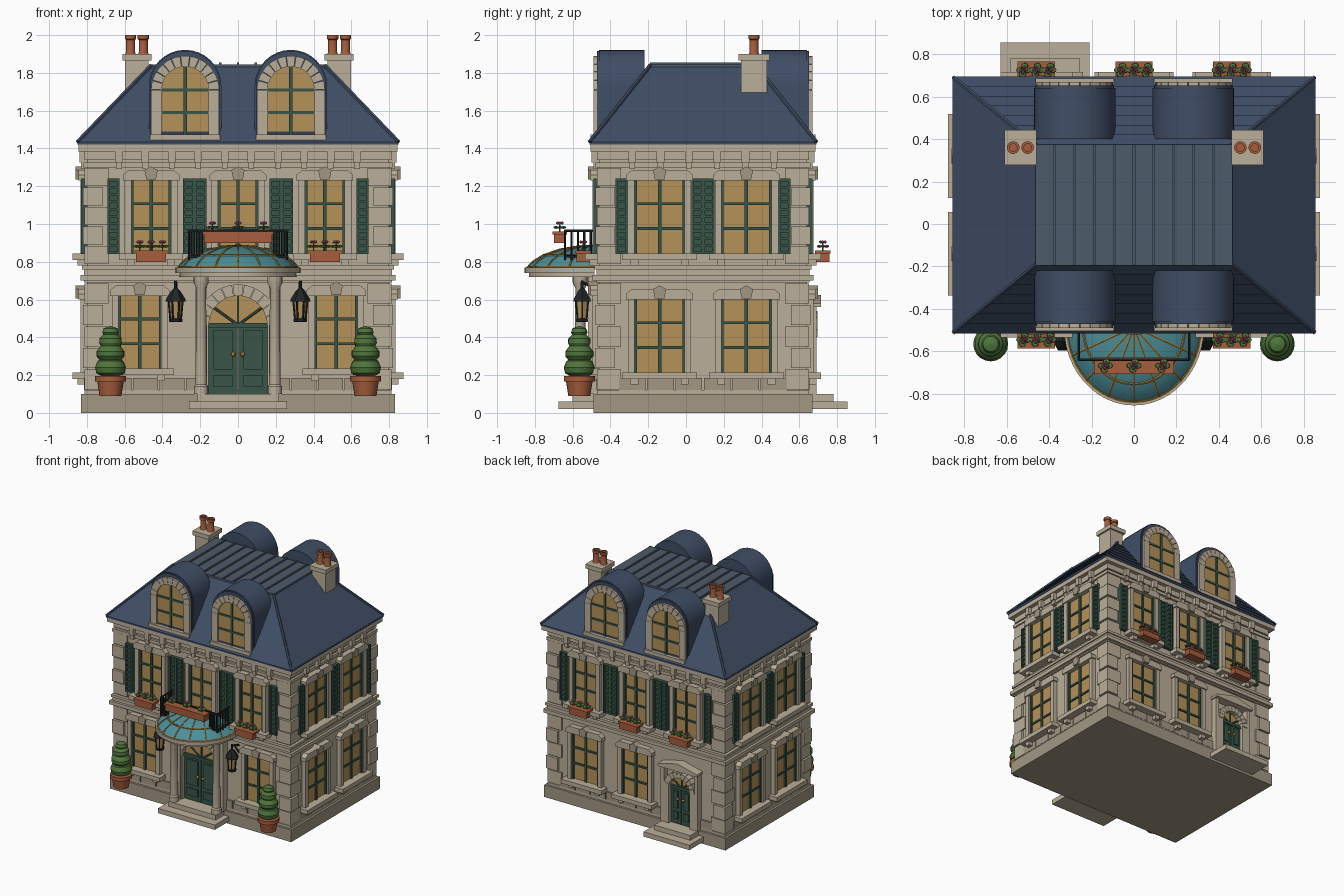
import bpy, bmesh, math
from math import pi, sin, cos
from mathutils import Matrix, Vector

if "Cube" in bpy.data.objects:
    bpy.data.objects.remove(bpy.data.objects["Cube"])

COL = dict(stone=(.50, .43, .32), stone_dark=(.36, .31, .23), slate=(.05, .075, .13), deck=(.075, .105, .145),
           glass=(.46, .29, .10), green=(.04, .09, .065), clay=(.38, .11, .045), teal=(.07, .28, .33),
           gold=(.40, .22, .04), leaf=(.08, .18, .045), iron=(.015, .018, .02), pink=(.5, .12, .2))
I = Matrix.Identity(4)
CY, HX, HY = .09, .80, .55          # house centre y and wall half sizes
parts = {}


def T(x, y, z=0):
    return Matrix.Translation((x, y, z))


def get(name, mat):
    return parts.setdefault(name, (bmesh.new(), mat))[0]


def box(name, mat, x0, x1, y0, y1, z0, z1, M=I):
    m = M @ T((x0+x1)/2, (y0+y1)/2, (z0+z1)/2) @ Matrix.Diagonal((x1-x0, y1-y0, z1-z0, 1))
    bmesh.ops.create_cube(get(name, mat), size=1, matrix=m)


def loft(name, mat, rings, M=I, closed=True):
    bm = get(name, mat)
    vs = [[bm.verts.new(M @ Vector(p)) for p in r] for r in rings]
    n = len(vs[0])
    for a, b in zip(vs, vs[1:]):
        for i in range(n if closed else n-1):
            bm.faces.new((a[i], a[(i+1) % n], b[(i+1) % n], b[i]))
    bm.faces.new(vs[0])
    bm.faces.new(vs[-1])


def prism(name, mat, pts, y0, y1, M=I):
    loft(name, mat, [[(x, y, z) for x, z in pts] for y in (y0, y1)], M)


def lathe(name, mat, prof, M=I, seg=16, a0=0, a1=2*pi):
    full = a1-a0 > 6.28
    ang = [a0+(a1-a0)*i/seg for i in range(seg if full else seg+1)]
    loft(name, mat, [[(r*cos(a), r*sin(a), z) for a in ang] for r, z in prof], M, full)


def frustum(name, mat, cx, cy, a, b, z0, c, d, z1):
    loft(name, mat, [[(cx+sx*p, cy+sy*q, z) for sx, sy in ((-1, -1), (1, -1), (1, 1), (-1, 1))]
                     for p, q, z in ((a, b, z0), (c, d, z1))])


def rod(name, mat, p, q, r, M=I, seg=6):
    p, q = M @ Vector(p), M @ Vector(q)
    m = T(*((p+q)/2)) @ (q-p).to_track_quat('Z', 'Y').to_matrix().to_4x4()
    bmesh.ops.create_cone(get(name, mat), cap_ends=True, segments=seg, radius1=r, radius2=r, depth=(q-p).length, matrix=m)


def arch(u, hw, z0, zs, n=16):
    return [(u-hw, z0), (u+hw, z0)] + [(u+hw*cos(pi*i/n), zs+hw*sin(pi*i/n)) for i in range(n+1)]


def voussoirs(name, mat, u, r0, r1, zs, y0, y1, M, n=11):
    for i in range(n):
        a, b = pi*(i+.03)/n, pi*(i+.97)/n
        prism(name, mat, [(u+r*cos(t), zs+r*sin(t)) for r, t in ((r0, a), (r1, a), (r1, (a+b)/2), (r1, b), (r0, b))], y0, y1, M)


# wall frames: local x along the wall, -y outwards
FRONT, BACK = T(0, CY-HY), T(0, CY+HY) @ Matrix.Rotation(pi, 4, 'Z')
RIGHT, LEFT = T(HX, CY) @ Matrix.Rotation(pi/2, 4, 'Z'), T(-HX, CY) @ Matrix.Rotation(-pi/2, 4, 'Z')


def window(M, u, z0, z1, w):
    h, f = w/2, .035
    box('window_glass', 'glass', u-h, u+h, -.008, 0, z0, z1, M)
    for s in (-1, 1):
        box('window_frames', 'stone', u+s*(h+f/2)-f/2, u+s*(h+f/2)+f/2, -.035, 0, z0-.02, z1+.02, M)
        box('window_bars', 'green', u+s*(h-.006)-.006, u+s*(h-.006)+.006, -.022, 0, z0, z1, M)
        box('sill_brackets', 'stone', u+s*h-.02, u+s*h+.02, -.05, 0, z0-.065, z0-.03, M)
    box('window_bars', 'green', u-.009, u+.009, -.02, 0, z0, z1, M)
    for k in (.34, .68):
        zz = z0+(z1-z0)*k
        box('window_bars', 'green', u-h, u+h, -.018, 0, zz-.007, zz+.007, M)
    o = h+f+.01
    prism('window_lintels', 'stone', [(u-o, z1), (u+o, z1), (u+o, z1+.03), (u+o-.03, z1+.055), (u-o+.03, z1+.055), (u-o, z1+.03)], -.045, 0, M)
    prism('keystones', 'stone_dark', [(u-.025, z1+.005), (u+.025, z1+.005), (u+.035, z1+.055), (u, z1+.075), (u-.035, z1+.055)], -.06, 0, M)
    box('window_sills', 'stone', u-o-.02, u+o+.02, -.075, 0, z0-.035, z0, M)


def shutters(M, u, z0, z1):
    for c in (u-.2, u+.2):
        box('shutters', 'green', c-.031, c+.031, -.015, 0, z0, z1, M)
        for s in (-1, 1):
            box('shutters', 'green', c+s*.026-.006, c+s*.026+.006, -.03, 0, z0, z1, M)
        for i in range(11):
            zz = z0+(z1-z0-.014)*i/10
            box('shutters', 'green', c-.025, c+.025, -.025, 0, zz, zz+.014, M)


def planter(M, u, hw, d0, d1, z0):
    box('flower_boxes', 'clay', u-hw, u+hw, -d1, -d0, z0, z0+.05, M)
    box('flower_boxes', 'clay', u-hw-.008, u+hw+.008, -d1-.006, -d0+.006, z0+.045, z0+.06, M)
    y = -(d0+d1)/2
    for k in (-1, 0, 1):
        x, z = u+k*hw*.75, z0+.06
        rod('flower_stems', 'leaf', (x, y, z-.01), (x, y, z+.045), .004, M)
        for s, e in ((-1, 0), (1, 0), (.3, 1), (-.3, -1)):
            m = M @ T(x+s*.018, y+e*.02, z+.022) @ Matrix.Diagonal((.019, .015, .008, 1))
            bmesh.ops.create_icosphere(get('flower_leaves', 'leaf'), subdivisions=1, radius=1, matrix=m)
            m = M @ T(x+s*.011, y+e*.012, z+.045)
            bmesh.ops.create_icosphere(get('blossoms', 'pink'), subdivisions=1, radius=.009, matrix=m)


def door(M, u, hw, zs, rw):
    prism('door_fanlights', 'glass', arch(u, hw, zs, zs), -.012, 0, M)
    for s in (-1, 1):
        x0, x1 = sorted((u+s*.003, u+s*hw))
        box('door_leaves', 'green', x0, x1, -.02, 0, .1, zs, M)
        for a, b in ((.14, .2), (.23, zs-.03)):
            box('door_panels', 'green', x0+.025, x1-.025, -.03, 0, a, b, M)
        m = M @ T(u+s*.025, -.035, .31)
        bmesh.ops.create_uvsphere(get('door_knobs', 'gold'), u_segments=10, v_segments=6, radius=.012, matrix=m)
        box('door_jambs', 'stone', u+s*(hw+rw/2)-rw/2, u+s*(hw+rw/2)+rw/2, -.05, 0, .1, zs, M)
    for t in (.2, .5, .8):
        rod('fanlight_bars', 'green', (u, -.016, zs), (u+hw*cos(pi*t), -.016, zs+hw*sin(pi*t)), .007, M)
    box('fanlight_bars', 'green', u-hw, u+hw, -.03, 0, zs-.012, zs+.012, M)
    voussoirs('door_arches', 'stone', u, hw, hw+rw, zs, -.055, 0, M)


# main masses, bands and cornice
def slab(name, d, z0, z1, mat='stone'):
    box(name, mat, -HX-d, HX+d, CY-HY-d, CY+HY+d, z0, z1)


slab('plinth', .03, 0, .1, 'stone_dark')
slab('walls', 0, .1, 1.39)
slab('base_course', .012, .1, .12)
slab('string_course', .015, .69, .76)
slab('string_ledge', .035, .70, .73)
slab('upper_ledge', .025, .76, .78)
slab('architrave', .018, 1.30, 1.325)
slab('frieze', .012, 1.34, 1.385)
slab('cornice', .045, 1.385, 1.42)
for sx in (-1, 1):
    for y, sy in ((CY-HY, -1), (CY+HY, 1)):
        for z0, n, h in ((.12, 5, .114), (.785, 5, .103)):
            for i in range(n):
                w, o = ((.085, .02) if i % 2 else (.115, .012))
                xs, ys = sorted((sx*(HX+o), sx*(HX-w))), sorted((y+sy*o, y-sy*w))
                box('quoins', 'stone_dark' if i % 2 else 'stone', *xs, *ys, z0+i*h+.004, z0+(i+1)*h-.004)

# walls: base blocks, corbels, windows, shutters
for M, half, du in ((FRONT, HX, 0), (BACK, HX, .42), (LEFT, HY, None), (RIGHT, HY, None)):
    n = round((half-.1)*2/.14)
    for i in range(n):
        c, p = -half+.1+(i+.5)*(half-.1)*2/n, (half-.1)*2/n
        if du is None or abs(c-du) > .2:
            box('base_blocks', 'stone_dark', c-p/2+.004, c+p/2-.004, -.014, 0, .12, .185, M)
        box('corbels', 'stone', c-.02, c+.02, -.04, 0, 1.325, 1.385, M)
        box('corbels', 'stone', c-.015, c+.015, -.03, 0, 1.29, 1.325, M)
for M in (FRONT, BACK):
    for u in (-.46, 0, .46):
        window(M, u, .845, 1.23, .21)
        shutters(M, u, .84, 1.24)
        if M is BACK or u:
            planter(M, u, .08, .05, .12, .80)
for M in (LEFT, RIGHT):
    for u in (-.23, .23):
        window(M, u, .845, 1.23, .265)
        window(M, u, .215, .60, .265)
        shutters(M, u, .84, 1.24)
for u in (-.52, .52):
    window(FRONT, u, .235, .62, .225)
for u in (-.46, 0):
    window(BACK, u, .215, .60, .24)

# doors and steps
door(FRONT, 0, .155, .465, .06)
door(BACK, .42, .095, .40, .045)
for s in (-1, 1):
    box('back_door_pilasters', 'stone', .42+s*.155-.015, .42+s*.155+.015, -.05, 0, .1, .56, BACK)
prism('back_door_hood', 'stone', [(.24, .56), (.60, .56), (.60, .58), (.42, .625), (.24, .58)], -.075, 0, BACK)
for M, u, w in ((FRONT, 0, .26), (BACK, .42, .21)):
    box('lower_step', 'stone', u-w, u+w, -.215, -.03, .02, .06, M)
    box('upper_step', 'stone', u-w+.045, u+w-.045, -.14, -.03, .06, .1, M)

# portico columns, glass canopy
for s in (-1, 1):
    x = s*.195
    box('portal_pilasters', 'stone', x-.03, x+.03, -.06, 0, .1, .72, FRONT)
    lathe('columns', 'stone', [(.038, .1), (.038, .14), (.03, .15), (.026, .66), (.04, .69), (.04, .725)], T(x, -.56))
C = T(0, -.485) @ Matrix.Diagonal((1, 1.12, 1, 1))
lathe('canopy_slab', 'stone', [(.001, .72), (.31, .72), (.31, .74), (.33, .74), (.33, .77), (.001, .77)], C, 24, pi, 2*pi)
dome = [(.315, .77), (.29, .80), (.24, .835), (.16, .865), (.08, .88), (.002, .885)]
lathe('canopy_glass', 'teal', dome, C, 24, pi, 2*pi)
for i in range(9):
    a = pi+pi*i/8
    for (r, z), (r2, z2) in zip(dome, dome[1:]):
        rod('canopy_ribs', 'gold', (r*cos(a), r*sin(a), z), (r2*cos(a), r2*sin(a), z2), .006, C)
for r, z in (dome[0], dome[2]):
    for i in range(24):
        a, b = pi+pi*i/24, pi+pi*(i+1)/24
        rod('canopy_hoops', 'gold', (r*cos(a), r*sin(a), z), (r*cos(b), r*sin(b), z), .007, C)

# balcony railing with planter
for z in (.83, .965):
    rod('railing', 'iron', (-.26, -.64, z), (.26, -.64, z), .007)
    for s in (-1, 1):
        rod('railing', 'iron', (s*.26, -.64, z), (s*.26, -.46, z), .007)
for s in (-1, 1):
    for i in range(6):
        rod('railing', 'green', (s*.26, -.64+.034*i, .81), (s*.26, -.64+.034*i, .965), .006)
        rod('railing', 'green', (s*(.26-.014*i), -.64, .82), (s*(.26-.014*i), -.64, .965), .005)
planter(FRONT, 0, .18, .175, .24, .90)

# lanterns and clipped trees
for s in (-1, 1):
    L = T(s*.33, -.55)
    rod('lantern_arms', 'iron', (s*.33, -.46, .66), (s*.33, -.55, .69), .008)
    rod('lantern_arms', 'iron', (s*.33, -.46, .60), (s*.33, -.52, .68), .006)
    lathe('lantern_glass', 'glass', [(.025, .495), (.036, .595)], L, 6)
    lathe('lantern_caps', 'iron', [(.054, .59), (.05, .605), (.025, .645), (.01, .66), (.008, .70)], L, 6)
    lathe('lantern_feet', 'iron', [(.03, .48), (.036, .485), (.036, .497), (.026, .50)], L, 6)
    for i in range(6):
        a = pi*i/3
        rod('lantern_bars', 'iron', (.028*cos(a), .028*sin(a), .49), (.038*cos(a), .038*sin(a), .60), .005, L)
    P = T(s*.675, -.565)
    lathe('tree_pots', 'clay', [(.058, .09), (.07, .165), (.082, .165), (.082, .195), (.06, .195)], P, 20)
    lathe('clipped_trees', 'leaf', [(.04, .19), (.075, .21), (.082, .24), (.068, .275), (.058, .28), (.074, .30), (.074, .325),
          (.052, .355), (.06, .37), (.058, .395), (.038, .415), (.044, .425), (.036, .448), (.002, .46)], P, 20)

# roof: slate courses, hips, leaded deck
frustum('roof_eave', 'slate', 0, CY, .85, .60, 1.42, .85, .60, 1.44)
N = 7
for i in range(N):
    t, t2 = i/N, (i+1)/N
    frustum('slate_courses', 'slate', 0, CY, .855-.39*t, .605-.32*t, 1.435+.4*t, .848-.39*t2, .598-.32*t2, 1.435+.4*t2)
for sx in (-1, 1):
    for sy in (-1, 1):
        rod('hip_rolls', 'slate', (sx*.85, CY+sy*.60, 1.435), (sx*.46, CY+sy*.28, 1.84), .011)
box('roof_deck', 'deck', -.465, .465, CY-.285, CY+.285, 1.83, 1.845)
for i in range(-4, 5):
    box('deck_seams', 'deck', i*.094-.006, i*.094+.006, CY-.28, CY+.28, 1.84, 1.855)

# round-headed dormers
for M in (FRONT, BACK):
    for u in (-.28, .28):
        prism('dormer_hoods', 'slate', arch(u, .192, 1.46, 1.73), -.0, .24, M)
        prism('dormer_rims', 'slate', arch(u, .186, 1.46, 1.73), -.012, .01, M)
        prism('dormer_glass', 'glass', arch(u, .13, 1.49, 1.71), -.018, 0, M)
        for s in (-1, 1):
            box('dormer_jambs', 'stone', u+s*.152-.028, u+s*.152+.028, -.03, .01, 1.46, 1.71, M)
        voussoirs('dormer_arches', 'stone', u, .124, .18, 1.71, -.03, .01, M)
        box('dormer_sills', 'stone', u-.185, u+.185, -.045, .01, 1.44, 1.475, M)
        box('dormer_bars', 'green', u-.009, u+.009, -.026, 0, 1.475, 1.835, M)
        for z in (1.59, 1.71):
            box('dormer_bars', 'green', u-.125, u+.125, -.025, 0, z-.008, z+.008, M)

# chimneys
for s in (-1, 1):
    x, y = s*.535, .36
    box('chimneys', 'stone', x-.062, x+.062, y-.068, y+.068, 1.62, 1.87)
    box('chimney_caps', 'stone', x-.076, x+.076, y-.083, y+.083, 1.865, 1.90)
    for d in (-.034, .034):
        lathe('chimney_pots', 'clay', [(.028, 1.9), (.024, 1.91), (.024, 1.975), (.03, 1.98), (.03, 2.0), (.018, 2.0), (.018, 1.96)], T(x+d, y), 14)

# turn the collected parts into objects
for name, (bm, mat) in parts.items():
    bmesh.ops.recalc_face_normals(bm, faces=bm.faces)
    me = bpy.data.meshes.new(name)
    bm.to_mesh(me)
    bm.free()
    m = bpy.data.materials.get(mat) or bpy.data.materials.new(mat)
    m.diffuse_color = (*COL[mat], 1)
    m.use_nodes = True
    m.node_tree.nodes["Principled BSDF"].inputs["Base Color"].default_value = m.diffuse_color
    me.materials.append(m)
    ob = bpy.data.objects.new(name, me)
    bpy.context.collection.objects.link(ob)
    ob.select_set(True)
    bpy.context.view_layer.objects.active = ob
bpy.ops.object.shade_smooth_by_angle(angle=math.radians(32))
